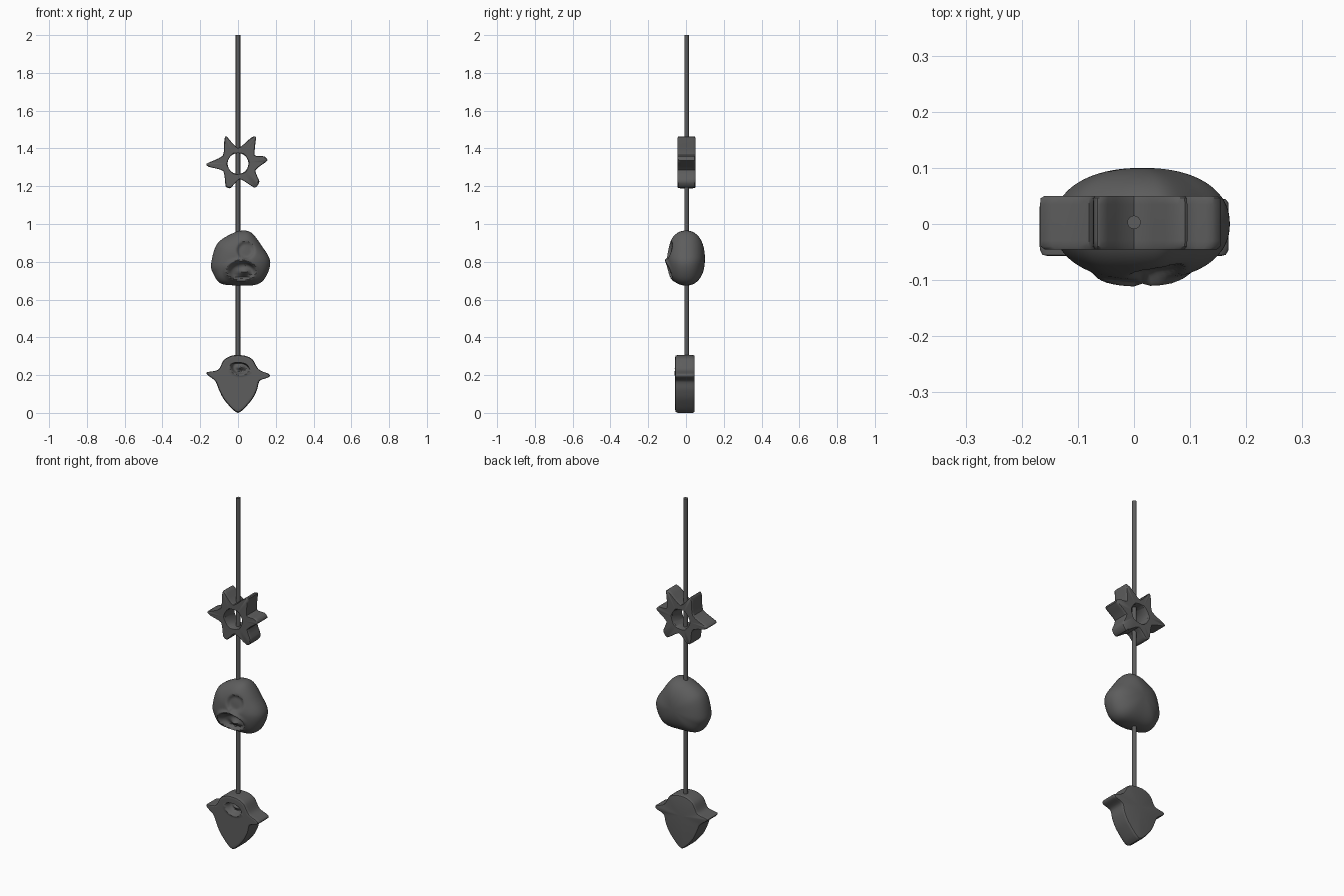
import bpy, bmesh, math
from mathutils import Vector

cube = bpy.data.objects.get("Cube")
if cube:
    bpy.data.objects.remove(cube)

grey = bpy.data.materials.new("dark grey")
grey.use_nodes = True
COLOUR = (0.11, 0.11, 0.11, 1)
grey.diffuse_color = COLOUR
grey.node_tree.nodes["Principled BSDF"].inputs["Base Color"].default_value = COLOUR


def finish(name, bm, angle):
    """Turn a bmesh into a smooth, coloured object."""
    bmesh.ops.remove_doubles(bm, verts=bm.verts, dist=0.0002)
    bmesh.ops.recalc_face_normals(bm, faces=bm.faces)
    mesh = bpy.data.meshes.new(name)
    bm.to_mesh(mesh)
    bm.free()
    mesh.materials.append(grey)
    ob = bpy.data.objects.new(name, mesh)
    bpy.context.collection.objects.link(ob)
    bpy.ops.object.select_all(action='DESELECT')
    ob.select_set(True)
    bpy.context.view_layer.objects.active = ob
    bpy.ops.object.shade_smooth_by_angle(angle=math.radians(angle))


def rounded(points, steps, roundness):
    """Closed outline, between straight (0) and fully curved (1)."""
    pts = [Vector(p) for p in points]
    n, out = len(pts), []
    for i in range(n):
        a, b, c, d = (pts[(i + k) % n] for k in (-1, 0, 1, 2))
        for s in range(steps):
            t = s / steps
            curve = 0.5 * (2 * b + (c - a) * t + (2 * a - 5 * b + 4 * c - d) * t * t
                           + (3 * b - a - 3 * c + d) * t ** 3)
            out.append(b.lerp(c, t).lerp(curve, roundness))
    return out


def loft(name, outline, centre, section, hole=0, closed=False, dent=None, angle=40):
    """Sweep a section of (reach, y) stations around an outline."""
    bm = bmesh.new()
    c = Vector(centre)
    rings = []
    for k, (reach, y) in enumerate(section):
        ring = []
        for p in outline:
            q = (c + (p - c).normalized() * hole).lerp(p, reach)
            depth = dent(q.x, q.y) if dent and y < 0 and k < len(section) / 2 else 0
            ring.append(bm.verts.new((q.x, y + depth, q.y)))
        rings.append(ring)
    n = len(outline)
    for k in range(len(rings) - (0 if closed else 1)):
        a, b = rings[k], rings[(k + 1) % len(rings)]
        for i in range(n):
            j = (i + 1) % n
            bm.faces.new((a[i], a[j], b[j], b[i]))
    finish(name, bm, angle)


def bump(x, z, cx, cz, rx, rz):
    """Soft round bump, one at the centre and fading outwards."""
    return math.exp(-((x - cx) / rx) ** 2 - ((z - cz) / rz) ** 2)


def ridge(x, z, cx, cz, rx, rz, width):
    """Soft oval ridge."""
    r = math.hypot((x - cx) / rx, (z - cz) / rz)
    return math.exp(-((r - 1) / width) ** 2)


def pit(x, z, cx, cz, rx, rz):
    """Steep sided oval hollow."""
    r = math.hypot((x - cx) / rx, (z - cz) / rz)
    return 1 / (1 + math.exp((r - 1) * 12))


# Hanging rod
bm = bmesh.new()
bmesh.ops.create_cone(bm, cap_ends=True, segments=16, radius1=0.012, radius2=0.012, depth=1.74)
bmesh.ops.translate(bm, verts=bm.verts, vec=(0, 0.003, 1.13))
finish("rod", bm, 40)

# Six pointed star with a hole
star = [(-.165, 1.32), (-.08, 1.362), (-.072, 1.45), (-.06, 1.463), (0, 1.402),
        (.07, 1.457), (.095, 1.46), (.088, 1.365), (.14, 1.358), (.155, 1.335),
        (.092, 1.285), (.113, 1.225), (.088, 1.192), (.01, 1.238), (-.04, 1.19),
        (-.065, 1.2), (-.078, 1.28), (-.155, 1.303)]
loft("star", rounded(star, 4, 0.6), (0, 1.32),
     [(0.05, -.045), (0.93, -.045), (0.99, -.04), (1, -.03), (1, .035), (0.99, .046),
      (0.93, .05), (0.05, .05), (0, .045), (0, -.04)], hole=0.055, closed=True)

# Round pebble with a hollow and a gouge on its front
pebble = [(.03, .965), (.075, .95), (.125, .885), (.17, .805), (.15, .725), (.1, .68),
          (0, .675), (-.09, .685), (-.13, .735), (-.142, .79), (-.11, .895), (-.03, .95)]


def pebble_dent(x, z):
    return (.018 * pit(x, z, .04, .86, .042, .042)
            + .03 * pit(x, z, .025, .75, .068, .044)
            - .026 * bump(x, z, .035, .745, .028, .016)
            - .012 * ridge(x, z, .015, .755, .078, .054, .16))


arc = [math.pi * k / 40 for k in range(41)]
loft("pebble", rounded(pebble, 8, 1), (.015, .815),
     [(math.sin(a) ** 0.9, -.1 * math.copysign(abs(math.cos(a)) ** 0.9, math.cos(a)))
      for a in arc], dent=pebble_dent)

# Winged drop with a hollow near the top
drop = [(0, 0), (.07, .065), (.1, .12), (.115, .17), (.162, .188), (.165, .205),
        (.11, .23), (.075, .285), (.03, .304), (-.03, .304), (-.075, .28), (-.105, .228),
        (-.165, .215), (-.16, .2), (-.12, .168), (-.1, .12), (-.07, .065)]


def drop_dent(x, z):
    return (.035 * pit(x, z, .012, .245, .045, .036)
            - .025 * bump(x, z, .015, .24, .02, .012)
            - .004 * ridge(x, z, .012, .245, .056, .045, .15))


front = [(k / 24, -.057) for k in range(23)]
loft("winged_drop", rounded(drop, 5, 0.8), (0, .19),
     front + [(.97, -.055), (.995, -.047), (1, -.04), (1, .03), (.995, .038), (.97, .044),
              (.9, .046), (0, .046)], dent=drop_dent)
